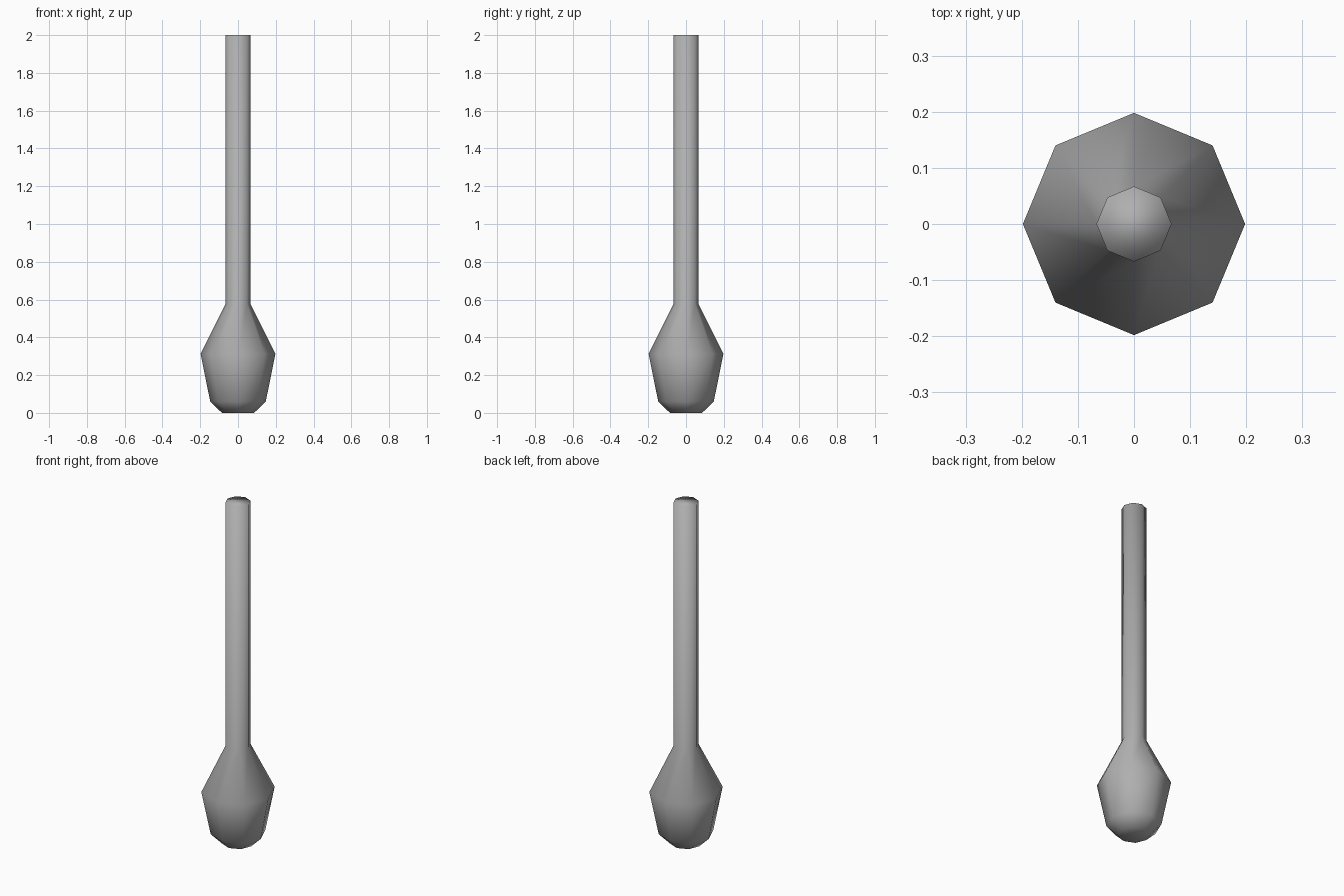
import bpy, bmesh
from math import cos, sin, tau

if "Cube" in bpy.data.objects:
    bpy.data.objects.remove(bpy.data.objects["Cube"])

SIDES = 8
# (radius, height) from the base up to the tip of the shaft
PROFILE = [(0.085, 0.0), (0.147, 0.06), (0.198, 0.312), (0.067, 0.575), (0.067, 2.0)]

bm = bmesh.new()

# Octagonal rings with corners on the x and y axes
rings = [[bm.verts.new((r * cos(tau * i / SIDES), r * sin(tau * i / SIDES), z))
          for i in range(SIDES)] for r, z in PROFILE]

# Bulb and shaft walls
for low, high in zip(rings, rings[1:]):
    for i in range(SIDES):
        j = (i + 1) % SIDES
        bm.faces.new((low[i], low[j], high[j], high[i]))

# Base and tip caps
bm.faces.new(rings[0][::-1])
bm.faces.new(rings[-1])

# Smooth shading throughout
for face in bm.faces:
    face.smooth = True

mesh = bpy.data.meshes.new("bulb_and_shaft")
bm.to_mesh(mesh)
bm.free()

# Dark grey finish
grey = bpy.data.materials.new("dark_grey")
grey.diffuse_color = (0.43, 0.43, 0.43, 1)
grey.use_nodes = True
grey.node_tree.nodes["Principled BSDF"].inputs["Base Color"].default_value = grey.diffuse_color
mesh.materials.append(grey)

bpy.context.collection.objects.link(bpy.data.objects.new("bulb_and_shaft", mesh))
